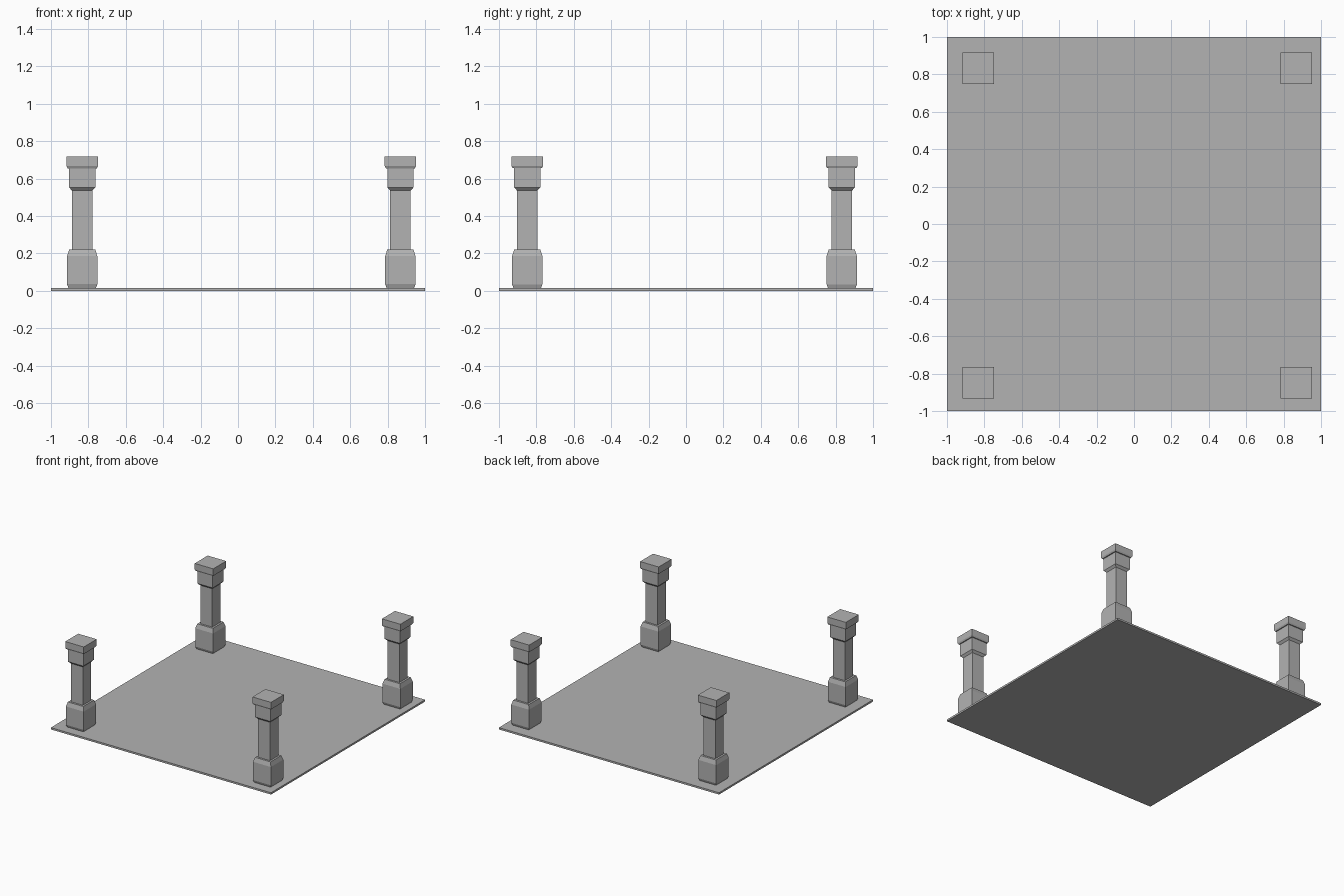
import bpy
import bmesh

cube = bpy.data.objects.get("Cube")
if cube:
    bpy.data.objects.remove(cube, do_unlink=True)

# Single stone grey
stone = bpy.data.materials.new("stone_grey")
stone.use_nodes = True
GREY = (0.45, 0.45, 0.45, 1)
stone.diffuse_color = GREY
stone.node_tree.nodes["Principled BSDF"].inputs["Base Color"].default_value = GREY


def square_stack(name, profile, location=(0, 0, 0)):
    """Closed solid of square rings, given as (half width, height) pairs."""
    bm = bmesh.new()
    rings = [[bm.verts.new((sx * h, sy * h, z))
              for sx, sy in ((-1, -1), (1, -1), (1, 1), (-1, 1))]
             for h, z in profile]
    for low, high in zip(rings, rings[1:]):
        for i in range(4):
            j = (i + 1) % 4
            bm.faces.new((low[i], low[j], high[j], high[i]))
    bm.faces.new(rings[0][::-1])
    bm.faces.new(rings[-1])
    mesh = bpy.data.meshes.new(name)
    bm.to_mesh(mesh)
    bm.free()
    mesh.materials.append(stone)
    obj = bpy.data.objects.new(name, mesh)
    obj.location = location
    bpy.context.collection.objects.link(obj)
    return obj


# Thin floor slab
square_stack("floor_slab", [(1.0, 0), (1.0, 0.015)])

# Pillar outline: chamfered plinth, shaft, flared neck, cap
PILLAR = [
    (0.070, 0.005), (0.081, 0.035), (0.081, 0.185), (0.070, 0.22),
    (0.054, 0.22), (0.054, 0.535), (0.070, 0.552), (0.070, 0.655),
    (0.078, 0.655), (0.084, 0.667), (0.084, 0.718),
]

# One pillar near each corner
for side, x in (("left", 0.868), ("right", -0.833)):
    for end, y in (("front", -0.848), ("back", 0.832)):
        square_stack(f"pillar_{end}_{side}", PILLAR, (x, y, 0))
